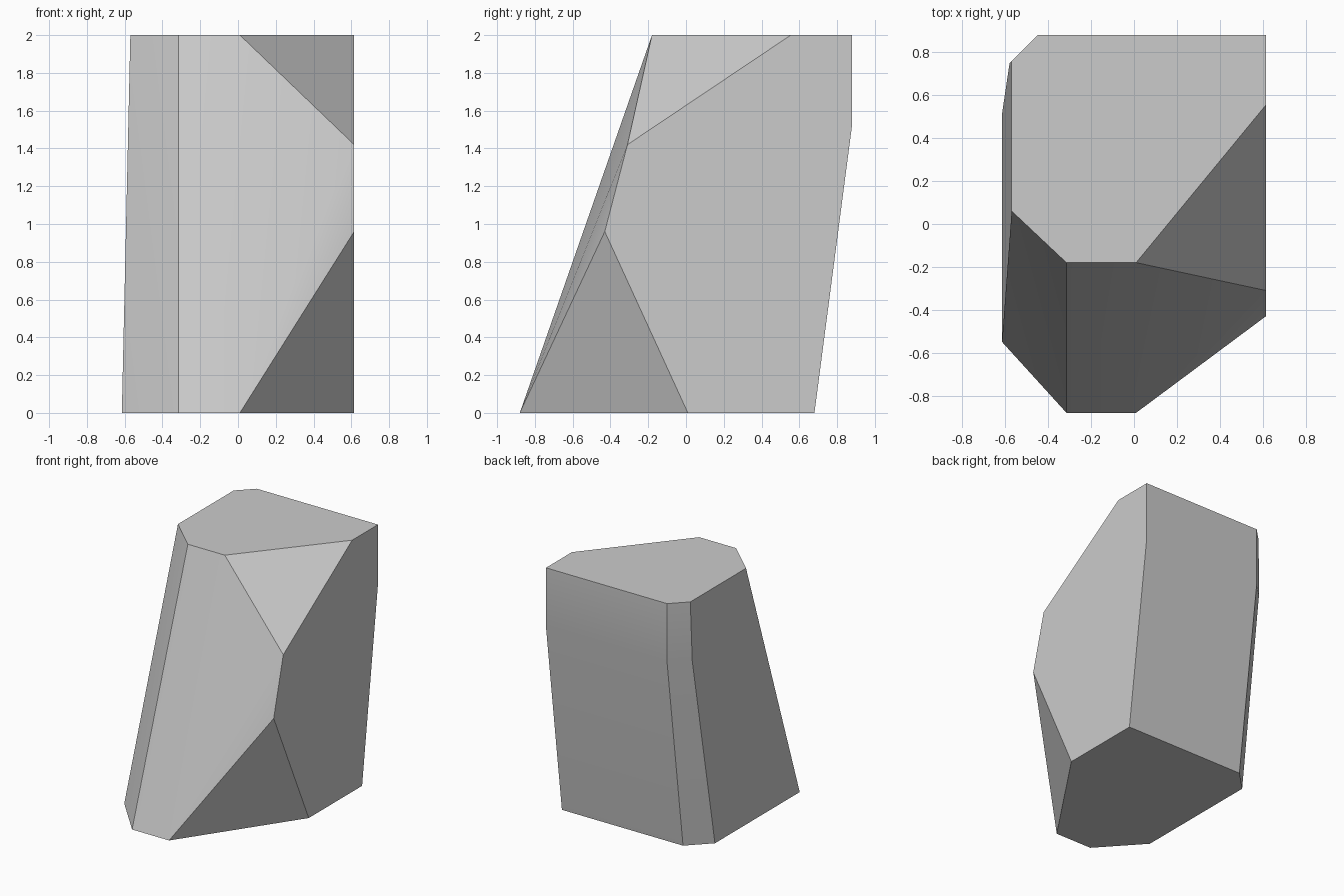
import bpy, bmesh
from math import radians

cube = bpy.data.objects.get("Cube")
if cube:
    bpy.data.objects.remove(cube, do_unlink=True)

# Stone colour
stone = bpy.data.materials.new("grey stone")
stone.use_nodes = True
grey = (0.6, 0.6, 0.6, 1)
stone.diffuse_color = grey
bsdf = stone.node_tree.nodes["Principled BSDF"]
bsdf.inputs["Base Color"].default_value = grey
bsdf.inputs["Roughness"].default_value = 0.9

# Outlines of the rock by height
outlines = {
    0: [(0.615, 0.01), (0.01, -0.88), (-0.315, -0.88), (-0.615, -0.55),
        (-0.615, 0.515), (-0.45, 0.68), (0.615, 0.68)],
    0.96: [(0.615, -0.43)],
    1.42: [(0.615, -0.31)],
    1.53: [(0.615, 0.88), (-0.45, 0.88), (-0.58, 0.75)],
    2: [(0.615, 0.555), (0.01, -0.18), (-0.315, -0.18), (-0.57, 0.06),
        (-0.57, 0.76), (-0.45, 0.88), (0.615, 0.88)],
}

# Convex faceted rock, with coplanar triangles merged
bm = bmesh.new()
for z, points in outlines.items():
    for x, y in points:
        bm.verts.new((x, y, z))
bmesh.ops.convex_hull(bm, input=bm.verts)
bmesh.ops.dissolve_limit(bm, angle_limit=radians(2), verts=bm.verts, edges=bm.edges)
bmesh.ops.recalc_face_normals(bm, faces=bm.faces)
mesh = bpy.data.meshes.new("rock")
bm.to_mesh(mesh)
bm.free()
mesh.materials.append(stone)
rock = bpy.data.objects.new("rock", mesh)
bpy.context.collection.objects.link(rock)

# Soften the shallow creases, keep the others crisp
bpy.ops.object.select_all(action="DESELECT")
rock.select_set(True)
bpy.context.view_layer.objects.active = rock
bpy.ops.object.shade_smooth_by_angle(angle=radians(25))
weighted = rock.modifiers.new("weighted normals", "WEIGHTED_NORMAL")
weighted.keep_sharp = True
